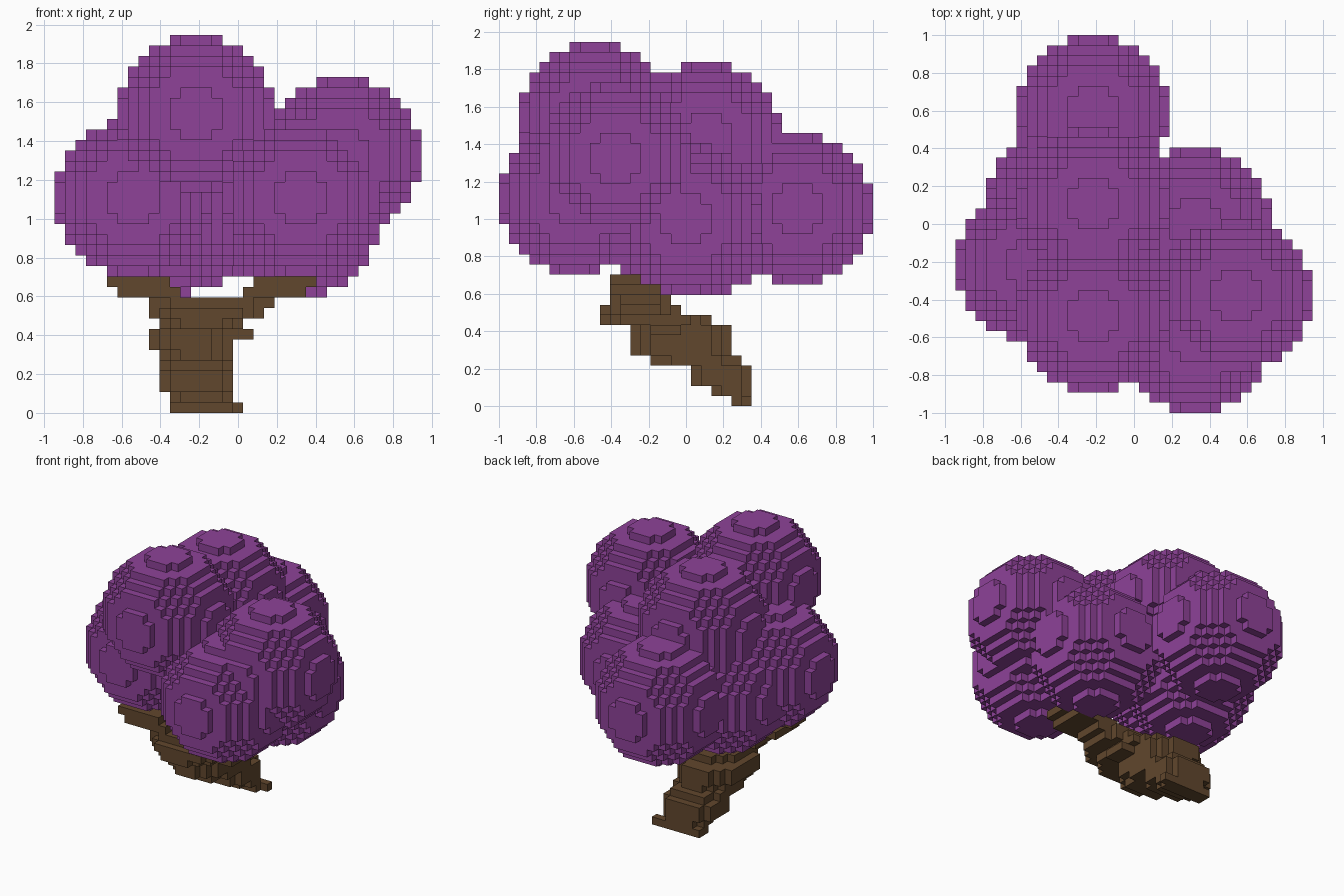
import bpy, bmesh
from mathutils import Vector

if "Cube" in bpy.data.objects:
    bpy.data.objects.remove(bpy.data.objects["Cube"], do_unlink=True)

V = 2 / 37                                   # edge of one block
ORIGIN = Vector((-17.5 * V, -18.5 * V, 0))
DIRS = [(1, 0, 0), (-1, 0, 0), (0, 1, 0), (0, -1, 0), (0, 0, 1), (0, 0, -1)]


def material(name, rgb):
    linear = [((c / 255 + 0.055) / 1.055) ** 2.4 for c in rgb] + [1]
    m = bpy.data.materials.new(name)
    m.use_nodes = True
    m.diffuse_color = linear
    bsdf = next(n for n in m.node_tree.nodes if n.type == 'BSDF_PRINCIPLED')
    bsdf.inputs["Base Color"].default_value = linear
    bsdf.inputs["Roughness"].default_value = 0.9
    return m


def ball(cx, cy, cz, r=7.5):
    """Blocks of a ball around a centre block."""
    span = range(-8, 9)
    return {(cx + x, cy + y, cz + z) for x in span for y in span for z in span
            if x * x + y * y + z * z <= r * r}


def slab(z, x0, x1, y0, y1, power=2.5):
    """One layer of blocks with rounded corners."""
    cx, cy = (x0 + x1) / 2, (y0 + y1) / 2
    rx, ry = (x1 - x0 + 1) / 2, (y1 - y0 + 1) / 2
    return {(x, y, z) for x in range(x0, x1 + 1) for y in range(y0, y1 + 1)
            if (abs(x - cx) / rx) ** power + (abs(y - cy) / ry) ** power <= 1}


def build(name, cells, mat, solid):
    """Mesh the faces of the blocks that are open to the air."""
    bm = bmesh.new()
    corners = {}

    def corner(p):
        key = tuple(round(c) for c in p)
        if key not in corners:
            corners[key] = bm.verts.new(ORIGIN + Vector(key) * V)
        return corners[key]

    for cell in sorted(cells):
        mid = Vector(cell) + Vector((0.5, 0.5, 0.5))
        for d in DIRS:
            if tuple(a + b for a, b in zip(cell, d)) in solid:
                continue
            n = Vector(d)
            u = Vector((d[1], d[2], d[0]))
            w = n.cross(u)
            bm.faces.new([corner(mid + (n + u * a + w * b) / 2)
                          for a, b in ((-1, -1), (1, -1), (1, 1), (-1, 1))])
    mesh = bpy.data.meshes.new(name)
    bm.to_mesh(mesh)
    bm.free()
    mesh.materials.append(mat)
    obj = bpy.data.objects.new(name, mesh)
    bpy.context.collection.objects.link(obj)


# Leaning trunk, layer by layer: z, x range, y range
trunk = set()
for layer in [(0, 11, 16, 23, 24), (1, 11, 16, 21, 24), (2, 10, 16, 19, 24),
              (3, 10, 16, 19, 24), (4, 10, 16, 15, 23), (5, 10, 16, 13, 22),
              (6, 9, 16, 13, 22), (7, 9, 16, 13, 22), (8, 10, 17, 10, 20),
              (9, 9, 19, 10, 17), (10, 9, 20, 11, 16)]:
    trunk |= slab(*layer)
trunk.add((17, 24, 0))                                  # root nub
trunk |= {(x, y, 7) for x in (17, 18) for y in (15, 16, 17)}   # side knot

# Two branches under the foliage
for layer in [(11, 6, 11, 11, 15), (12, 5, 10, 11, 13),
              (11, 18, 23, 11, 15), (12, 19, 24, 11, 13)]:
    trunk |= slab(*layer, power=4)

# Foliage made of equal balls
foliage = set()
for centre in [(27, 11, 24), (13, 9, 28), (7, 14, 20), (23, 7, 20),
               (13, 29, 19), (13, 20, 26), (23, 18, 18), (10, 20, 18)]:
    foliage |= ball(*centre)
foliage -= trunk

solid = trunk | foliage
build("trunk", trunk, material("bark brown", (97, 71, 45)), solid)
build("foliage", foliage, material("foliage purple", (142, 66, 152)), solid)
